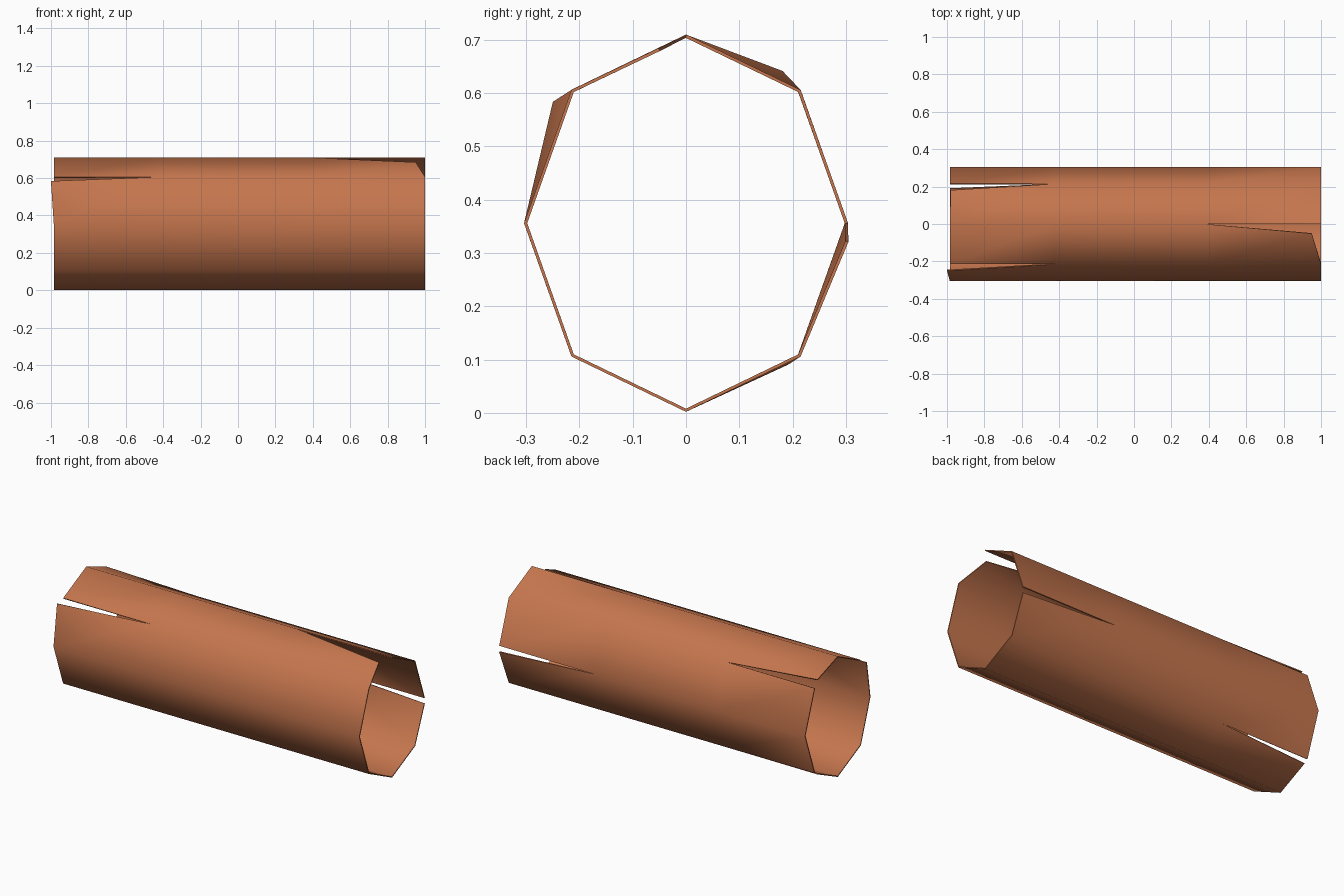
import bpy, bmesh, math

if "Cube" in bpy.data.objects:
    bpy.data.objects.remove(bpy.data.objects["Cube"])

copper = bpy.data.materials.new("copper")
copper.diffuse_color = (0.56, 0.18, 0.075, 1)
copper.use_nodes = True
copper.node_tree.nodes["Principled BSDF"].inputs["Base Color"].default_value = copper.diffuse_color

CY, CZ, RY, RZ = 0.0, 0.356, 0.301, 0.351
STATIONS = [-0.985, -0.42, 0.38, 1.0]      # both ends and the roots of the slits

# Loose panel corners at the slits: (panel, station, side) -> position
# Panel 0 runs from the top ridge towards +y, then on round the tube.
PEELED = {
    (0, 0, 1): (-0.98, 0.18, 0.639),
    (7, 3, 1): (0.95, -0.05, 0.682),
    (6, 0, 1): (-1.0, -0.247, 0.583),
    (2, 3, 0): (1.0, 0.302, 0.322),
    (3, 0, 0): (-0.985, 0.19, 0.093),
}


def rim_point(i):
    a = math.radians(45 * i)
    return CY + RY * math.sin(a), CZ + RZ * math.cos(a)


# Eight-sided open tube, built panel by panel and welded except at the slits
bm = bmesh.new()
for p in range(8):
    rows = []
    for s, x in enumerate(STATIONS):
        rows.append([bm.verts.new(PEELED.get((p, s, k), (x, *rim_point(p + k))))
                     for k in (0, 1)])
    for (a, b), (c, d) in zip(rows, rows[1:]):
        bm.faces.new((a, c, d, b))
bmesh.ops.remove_doubles(bm, verts=bm.verts, dist=0.001)
bmesh.ops.recalc_face_normals(bm, faces=bm.faces)
mesh = bpy.data.meshes.new("split_tube")
bm.to_mesh(mesh)
bm.free()
mesh.materials.append(copper)
tube = bpy.data.objects.new("split_tube", mesh)
bpy.context.collection.objects.link(tube)

# Thin sheet wall
wall = tube.modifiers.new("wall", 'SOLIDIFY')
wall.thickness = 0.006
wall.offset = 0

bpy.context.view_layer.objects.active = tube
tube.select_set(True)
bpy.ops.object.modifier_apply(modifier="wall")
bpy.ops.object.shade_smooth_by_angle(angle=math.radians(60))
